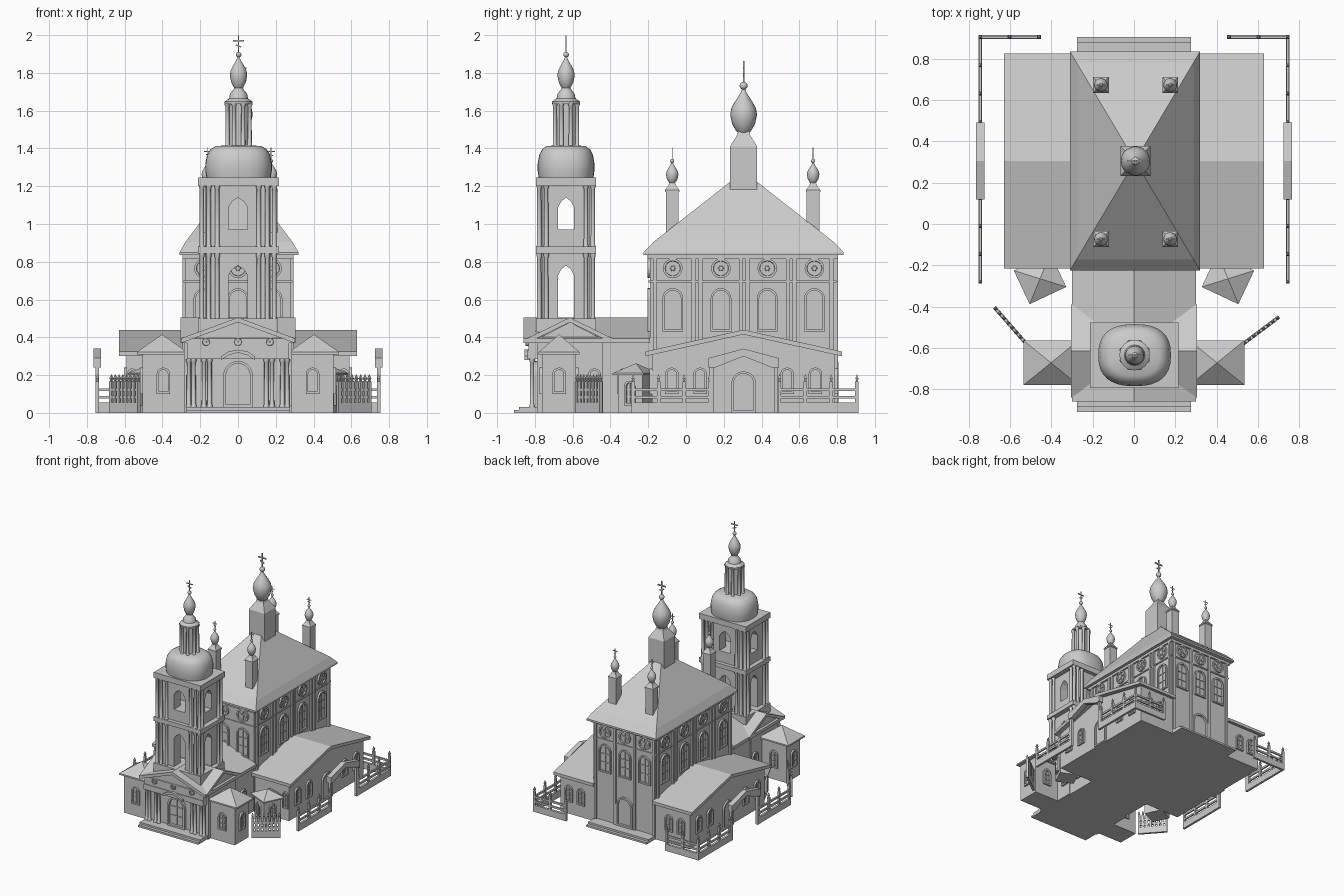
import bpy, bmesh
from math import pi, sin, cos, sqrt, atan2, hypot
from mathutils import Matrix, Vector

if "Cube" in bpy.data.objects:
    bpy.data.objects.remove(bpy.data.objects["Cube"])

I = Matrix.Identity(4)


def place(x, y, z=0, ang=0):
    # local -y becomes the outward direction of a wall (ang 0 = front)
    return Matrix.Translation((x, y, z)) @ Matrix.Rotation(ang, 4, 'Z')


def finish(name, bm, M=I, smooth=False):
    bmesh.ops.recalc_face_normals(bm, faces=bm.faces)
    me = bpy.data.meshes.new(name)
    bm.to_mesh(me)
    bm.free()
    me.transform(M)
    if smooth:
        me.shade_smooth()
        me.set_sharp_from_angle(angle=0.7)
    ob = bpy.data.objects.new(name, me)
    bpy.context.collection.objects.link(ob)
    return ob


def prism(name, pts, y0, y1, M=I):
    bm = bmesh.new()
    a = [bm.verts.new((x, y0, z)) for x, z in pts]
    b = [bm.verts.new((x, y1, z)) for x, z in pts]
    bm.faces.new(a)
    bm.faces.new(b)
    for i in range(len(pts)):
        j = (i + 1) % len(pts)
        bm.faces.new((a[i], a[j], b[j], b[i]))
    return finish(name, bm, M)


def box(name, x0, x1, y0, y1, z0, z1, M=I):
    return prism(name, [(x0, z0), (x1, z0), (x1, z1), (x0, z1)], y0, y1, M)


def lathe(name, prof, M=I, n=20, start=0.0, power=2, smooth=True):
    bm = bmesh.new()
    f = lambda v: (1 if v >= 0 else -1) * abs(v) ** (2 / power)
    angs = [start + 2 * pi * i / n for i in range(n)]
    rings = [[bm.verts.new((r * f(cos(a)), r * f(sin(a)), z)) for a in angs] for r, z in prof]
    for p, q in zip(rings, rings[1:]):
        for i in range(n):
            j = (i + 1) % n
            bm.faces.new((p[i], p[j], q[j], q[i]))
    bm.faces.new(rings[0])
    bm.faces.new(rings[-1])
    return finish(name, bm, M, smooth)


def hip(name, M, hx, hy, prof):
    # square spire or hipped roof: profile of (scale, z)
    S = M @ Matrix.Diagonal((hx, hy, 1, 1))
    return lathe(name, [(s * sqrt(2), z) for s, z in prof], S, 4, pi / 4, smooth=False)


def arch(w, z0, z1, n=10):
    return [(-w, z0), (w, z0)] + [(w * cos(pi * i / n), z1 - w + w * sin(pi * i / n)) for i in range(n + 1)]


def window(name, M, w, z0, z1, t=0.012, d=0.014, bars=True):
    # raised arched frame with glazing bars
    bm = bmesh.new()
    loops = [[bm.verts.new((x, y, z)) for x, z in pts]
             for pts, y in ((arch(w, z0, z1), .003), (arch(w, z0, z1), -d),
                            (arch(w - t, z0 + t, z1 - t), -d), (arch(w - t, z0 + t, z1 - t), .003))]
    for p, q in zip(loops, loops[1:]):
        for i in range(len(p)):
            j = (i + 1) % len(p)
            bm.faces.new((p[i], p[j], q[j], q[i]))
    finish(name + "_frame", bm, M)
    if bars:
        box(name + "_mullion", -.003, .003, -.006, .003, z0, z1 - t, M)
        for k in (.35, .65):
            z = z0 + (z1 - z0) * k
            box(name + "_bar", -w + t, w - t, -.006, .003, z - .003, z + .003, M)


def round_window(name, M, r):
    R = M @ Matrix.Rotation(pi / 2, 4, 'X')
    lathe(name + "_ring", [(r, -.003), (r, .014), (r * .78, .014), (r * .74, .004), (r * .3, .004), (r * .2, .012)], R, 16)
    for k in range(6):
        box(name + "_spoke", -.004, .004, -.010, .002, r * .2, r * .75, M @ Matrix.Rotation(k * pi / 3, 4, 'Y'))


def gable(name, w, z0, z1, y0, y1, M=I, t=.025):
    prism(name, [(-w, z0), (0, z1), (w, z0), (w, z0 - t), (0, z1 - t), (-w, z0 - t)], y0, y1, M)


def column(name, x, y, z0, z1, r):
    h = z1 - z0
    lathe(name, [(r * 1.3, z0), (r * 1.3, z0 + h * .04), (r, z0 + h * .06), (r * .92, z1 - h * .07),
                 (r * 1.3, z1 - h * .04), (r * 1.3, z1)], place(x, y), 10)


def cross(x, y, z, h):
    M, t = place(x, y, z), h * .04
    box("cross_post", -t, t, -t, t, -.005, h, M)
    box("cross_arm", -h * .34, h * .34, -t, t, h * .62, h * .70, M)
    box("cross_foot", -h * .18, h * .18, -t, t, -t, t, M @ place(0, 0, h * .35) @ Matrix.Rotation(.4, 4, 'Y'))


def onion(x, y, r, z0, z1, ball, ch):
    # onion dome from z0 to z1, finial ball and cross
    prof = [(.4, 0), (.62, .08), (.86, .22), (1, .42), (.92, .56), (.68, .70), (.4, .83), (.2, .93), (.12, 1)]
    lathe("onion_dome", [(r * a, z0 + (z1 - z0) * b) for a, b in prof], place(x, y))
    zc = z1 + ball * .8
    lathe("finial_ball", [(ball * max(.05, sin(pi * i / 8)), zc - ball * cos(pi * i / 8)) for i in range(9)], place(x, y), 12)
    cross(x, y, zc + ball, ch)


# main nave with hipped roof
box("nave_walls", -.28, .28, -.19, .79, 0, .84)
box("nave_cornice", -.295, .295, -.205, .805, .815, .85)
box("nave_band", -.288, .288, -.198, .798, .69, .70)
hip("nave_roof", place(.005, .305), .315, .53, [(1, .835), (1, .85), (.9, .905), (.01, 1.275)])
YS, XS = (-.07, .185, .43, .68), (-.18, 0, .18)
walls = [(place(s * .28, y, 0, s * pi / 2)) for s in (-1, 1) for y in YS]
walls += [place(x, .79, 0, pi) for x in XS] + [place(x, -.19) for x in XS]
for M in walls:
    window("nave_window", M, .055, .43, .66)
    round_window("nave_round_window", M @ place(0, 0, .765), .052)
for s in (-1, 1):
    for y in (-.165, .04, .077, .29, .325, .54, .575, .77):
        box("nave_pilaster", -.01, .01, -.014, .01, .0, .83, place(s * .28, y, 0, s * pi / 2))
    for x in (-.265, -.09, .09, .265):
        box("nave_end_pilaster", -.01, .01, -.014, .01, 0, .83, place(x, .79, 0, pi))
window("back_door", place(0, .79, 0, pi), .075, .03, .27, .014, .018, False)

# central and corner cupolas
C = place(.007, .305)
box("central_drum", -.072, .072, -.072, .072, 1.15, 1.40, C)
hip("central_neck", C, .072, .072, [(1, 1.395), (1, 1.41), (.75, 1.44), (.48, 1.47), (.38, 1.495)])
onion(.007, .305, .071, 1.48, 1.715, .021, .11)
for x in (-.16, .175):
    for y in (-.073, .673):
        P = place(x, y)
        box("corner_drum", -.034, .034, -.034, .034, .93, 1.175, P)
        hip("corner_neck", P, .038, .038, [(1, 1.17), (1, 1.18), (.6, 1.20), (.35, 1.22)])
        onion(x, y, .033, 1.215, 1.325, .011, .06)

# porch block with crossing gables, link to nave
TY = -.635
prism("porch_walls", [(-.275, 0), (.275, 0), (.275, .38), (0, .485), (-.275, .38)], -.79, -.19)
gable("long_roof", .30, .395, .505, -.86, -.19)
T = place(0, -.615, 0, pi / 2)
prism("cross_walls", [(-.175, 0), (.175, 0), (.175, .39), (0, .48), (-.175, .39)], -.285, .285, T)
gable("cross_roof", .225, .395, .505, -.305, .305, T)
box("porch_entablature", -.27, .27, -.84, -.78, .285, .33)
prism("porch_pediment", [(-.27, .33), (.27, .33), (.27, .385), (0, .48), (-.27, .385)], -.835, -.78)
prism("porch_door_hood", [(-.09, .28), (-.05, .305), (0, .32), (.05, .305), (.09, .28),
                          (.09, .30), (.05, .325), (0, .335), (-.05, .325), (-.09, .30)], -.855, -.80)
for x in (-.17, 0, .17):
    round_window("pediment_roundel", place(x, -.835, .375), .022)
for s in (-1, 1):
    for x in (.15, .18, .235, .26):
        column("porch_column", s * x, -.815, .03, .285, .012)
    for y in (-.485, -.33):
        window("porch_side_window", place(s * (.285 if y < -.4 else .275), y, 0, s * pi / 2), .035, .10, .235)
window("front_door", place(0, -.79), .078, .03, .275, .014, .02)
for k, z in enumerate((.015, .03)):
    d = .025 * k
    box("front_step", -.275, .275, -.91 + d, -.78, z - .015, z)
    box("back_step", -.275, .275, .78, .905 - d, z - .015, z)

# bell tower tiers with arched openings cut through both ways
def bell_tier(z0, z1, a0, a1):
    M = place(0, TY)
    tier = box("bell_tier", -.175, .175, -.128, .128, z0, z1, M)
    pts = [(-.05, a0), (.05, a0), (.05, a1 - .05), (.03, a1 - .02), (0, a1), (-.03, a1 - .02), (-.05, a1 - .05)]
    cutters = [prism("opening_cutter", pts, -.4, .4, M),
               prism("opening_cutter", [(x * .84, z) for x, z in pts], -.4, .4, M @ place(0, 0, 0, pi / 2))]
    for c in cutters:
        m = tier.modifiers.new("cut", 'BOOLEAN')
        m.object, m.solver = c, 'EXACT'
    bpy.context.view_layer.update()
    tier_mesh = bpy.data.meshes.new_from_object(tier.evaluated_get(bpy.context.evaluated_depsgraph_get()))
    tier.modifiers.clear()
    tier.data = tier_mesh
    for c in cutters:
        bpy.data.objects.remove(c)
    for sx in (-1, 1):
        for sy in (-1, 1):
            for x, y in ((.192, .142), (.155, .142), (.192, .105), (.11, .138)):
                column("bell_column", sx * x, TY + sy * y, z0, z1, .012)


bell_tier(.42, .85, .50, .78)
bell_tier(.87, 1.21, .97, 1.14)
for z0, z1 in ((.845, .88), (1.20, 1.245)):
    box("bell_ledge", -.212, .216, TY - .158, TY + .158, z0, z1)
box("bell_base", -.212, .212, TY - .158, TY + .158, .40, .50)

# bell tower dome, drum and spire
lathe("bell_dome", [(.96, 1.24), (1, 1.28), (1, 1.32), (.95, 1.365), (.85, 1.395), (.68, 1.413), (.1, 1.418)],
      place(.003, TY) @ Matrix.Diagonal((.176, .15, 1, 1)), 32, power=2.5)
B = place(.003, TY)
lathe("lantern_core", [(.055, 1.40), (.055, 1.64)], B, 8, pi / 8)
for k in range(8):
    a = (k + .5) * pi / 4
    column("lantern_column", .003 + .064 * cos(a), TY + .064 * sin(a), 1.405, 1.64, .011)
lathe("lantern_cap", [(.074, 1.635), (.074, 1.648), (.05, 1.665), (.045, 1.69), (.028, 1.71), (.018, 1.73)], B, 16)
onion(.003, TY, .046, 1.715, 1.885, .015, .087)

# paired side wings, pavilions, kiosks, gates
for s in (-1, 1):
    W = place(0, .305, 0, s * pi / 2)
    prism("wing_walls", [(-.485, 0), (.485, 0), (.485, .325), (0, .42), (-.485, .325)], -.59, -.27, W)
    gable("wing_roof", .52, .325, .44, -.63, -.27, W)
    window("wing_door", W @ place(0, -.59), .065, .0, .22, bars=False)
    for y in (-.38, -.23, .23, .38):
        window("wing_window", W @ place(y, -.59), .036, .10, .24)
    for x in (.40, .51):
        window("wing_back_window", place(s * x, .79, 0, pi), .034, .10, .235)
    window("wing_front_window", place(s * .56, -.18), .025, .10, .235)

    box("pavilion_walls", -.105, .14, -.09, .09, 0, .32, place(s * .40, -.672, 0, 0 if s < 0 else pi))
    hip("pavilion_roof", place(s * .402, -.672), .133, .108, [(1, .31), (1, .322), (.01, .415)])
    window("pavilion_window", place(s * .395, -.762), .036, .10, .24)
    window("pavilion_side_window", place(s * .505, -.672, 0, s * pi / 2), .036, .10, .24)
    window("pavilion_back_window", place(s * .395, -.582, 0, pi), .036, .10, .24)

    K = place(s * .455, -.265, 0, -s * .44)
    box("kiosk_walls", -.072, .072, -.072, .072, 0, .21, K)
    hip("kiosk_roof", K, .098, .09, [(1, .20), (1, .21), (.01, .262)])
    for a in (0, s * pi / 2):
        window("kiosk_window", K @ place(0, 0, 0, a) @ place(0, -.072), .03, .04, .17)

    G = place(s * .745, .305, 0, pi / 2)
    prism("gate_canopy", [(-.187, .24), (-.15, .24), (0, .30), (.15, .24), (.187, .24), (.187, .29), (0, .34), (-.187, .29)],
          -.02, .02, G)
    for x in (-.17, .17):
        box("gate_post", x - .01, x + .01, -.01, .01, 0, .25, G)


# fences with plinth, rails and pointed posts
def fence(p, q, n):
    d = hypot(q[0] - p[0], q[1] - p[1])
    M = place(p[0], p[1], 0, atan2(q[1] - p[1], q[0] - p[0]))
    for nm, z0, z1, t in (("plinth", 0, .055, .009), ("rail", .075, .09, .006), ("rail", .115, .13, .006)):
        box("fence_" + nm, 0, d, -t, t, z0, z1, M)
    for i in range(n + 1):
        hip("fence_post", M @ place(d * i / n, 0), .009, .009, [(1, 0), (1, .165), (.5, .17), (.9, .182), (.05, .205)])


for s in (-1, 1):
    fence((s * .745, .905), (s * .46, .905), 2)
    fence((s * .745, .905), (s * .745, .495), 3)
    fence((s * .745, .125), (s * .745, -.28), 3)
fence((-.53, -.57), (-.67, -.41), 7)
fence((.535, -.575), (.695, -.455), 7)
